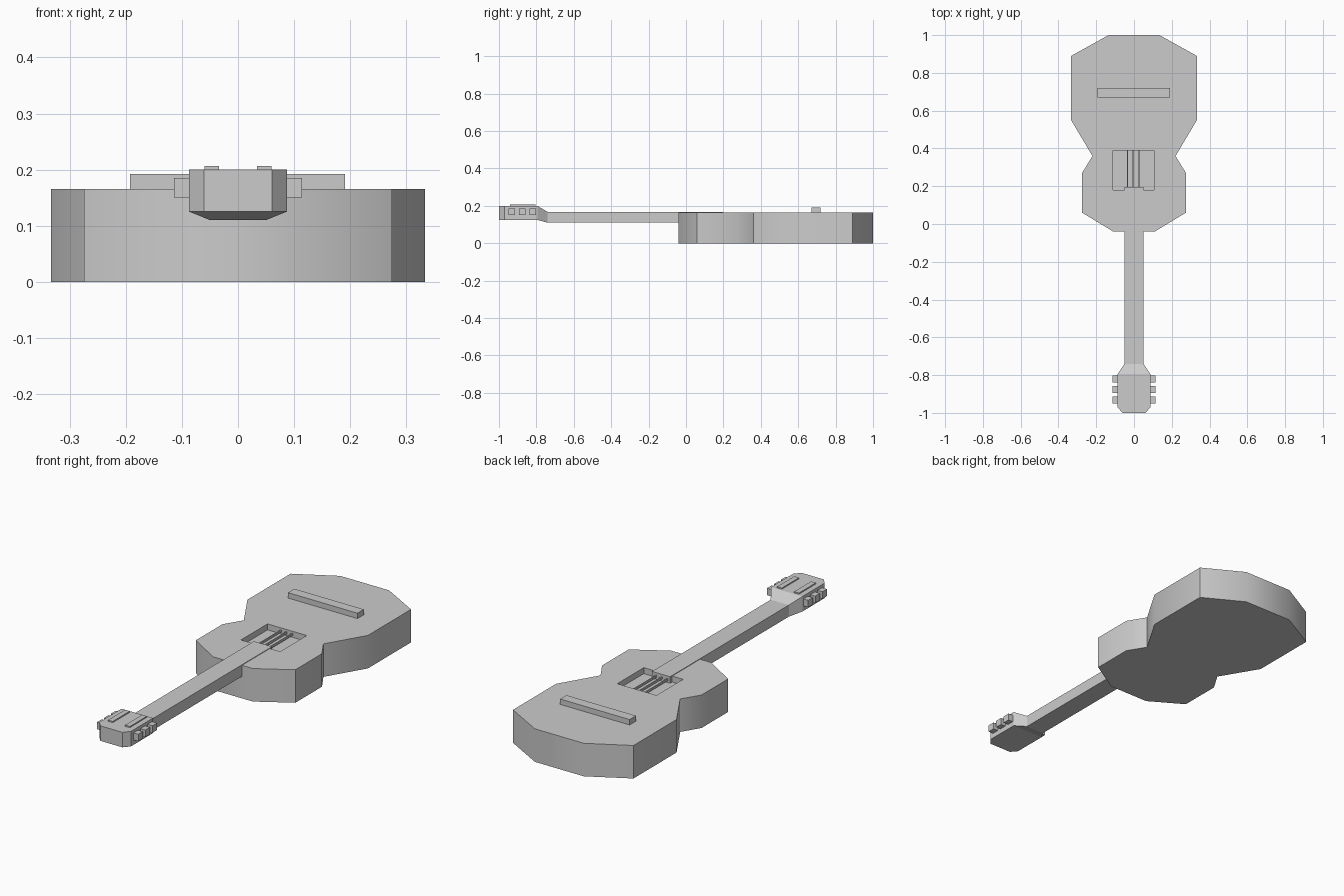
import bpy
import bmesh
from math import radians
from mathutils import Matrix, Vector

cube = bpy.data.objects.get("Cube")
if cube:
    bpy.data.objects.remove(cube, do_unlink=True)

grey = bpy.data.materials.new("plain grey")
grey.use_nodes = True
colour = (0.6, 0.6, 0.6, 1)
grey.diffuse_color = colour
grey.node_tree.nodes["Principled BSDF"].inputs["Base Color"].default_value = colour


def finish(name, bm):
    bmesh.ops.recalc_face_normals(bm, faces=bm.faces)
    mesh = bpy.data.meshes.new(name)
    bm.to_mesh(mesh)
    bm.free()
    mesh.materials.append(grey)
    obj = bpy.data.objects.new(name, mesh)
    bpy.context.collection.objects.link(obj)
    return obj


def box(name, low, high):
    low, high = Vector(low), Vector(high)
    bm = bmesh.new()
    place = Matrix.Translation((low + high) / 2) @ Matrix.Diagonal((*(high - low), 1))
    bmesh.ops.create_cube(bm, size=1, matrix=place)
    return finish(name, bm)


def loft(name, sections):
    """Join rectangles given as (y, half width, bottom, top)."""
    bm = bmesh.new()
    rings = [[bm.verts.new(p) for p in ((-w, y, b), (w, y, b), (w, y, t), (-w, y, t))]
             for y, w, b, t in sections]
    for a, b in zip(rings, rings[1:]):
        for i in range(4):
            j = (i + 1) % 4
            bm.faces.new((a[i], a[j], b[j], b[i]))
    bm.faces.new(rings[0])
    bm.faces.new(rings[-1])
    return finish(name, bm)


# Body: mirrored half outline, extruded upward
TOP = 0.165
half = [(0.11, -0.04), (0.275, 0.06), (0.275, 0.27), (0.22, 0.36),
        (0.333, 0.55), (0.333, 0.89), (0.135, 1.0)]
outline = half + [(-x, y) for x, y in reversed(half)]
bm = bmesh.new()
base = bm.faces.new([bm.verts.new((x, y, 0)) for x, y in outline])
up = bmesh.ops.extrude_face_region(bm, geom=[base])["geom"]
bmesh.ops.translate(bm, vec=(0, 0, TOP),
                    verts=[v for v in up if isinstance(v, bmesh.types.BMVert)])
body = finish("body", bm)

# Shallow square sound hole
FLOOR = 0.135
cutter = box("sound_hole_cutter", (-0.11, 0.18, FLOOR), (0.107, 0.39, 0.25))
cutter.hide_render = True
cut = body.modifiers.new("sound hole", 'BOOLEAN')
cut.object = cutter
cut.operation = 'DIFFERENCE'
cut.solver = 'EXACT'
bpy.context.view_layer.objects.active = body
body.select_set(True)
bpy.ops.object.modifier_apply(modifier=cut.name)
bpy.data.objects.remove(cutter, do_unlink=True)
bpy.ops.object.select_all(action='DESELECT')
body.select_set(True)
bpy.ops.object.shade_smooth_by_angle(angle=radians(35))

# Neck, and headstock with tapered heel and clipped tip
loft("neck", [(0.197, 0.05, 0.11, 0.168), (-0.74, 0.05, 0.11, 0.168)])
loft("headstock", [(-0.74, 0.05, 0.11, 0.168), (-0.795, 0.087, 0.125, 0.2),
                   (-0.97, 0.087, 0.125, 0.2), (-1.0, 0.061, 0.125, 0.2)])

# Strings crossing the sound hole
for i, x in enumerate((-0.035, -0.004, 0.027)):
    box(f"string_{i + 1}", (x - 0.003, 0.19, 0.145), (x + 0.003, 0.39, 0.155))

# Bridge
box("bridge", (-0.193, 0.67, TOP - 0.01), (0.191, 0.72, 0.192))

# Tuning pegs and the bars joining them on the headstock
for side, s in (("left", 1), ("right", -1)):
    for i in range(3):
        y = -0.82 - 0.056 * i
        xs = sorted((s * 0.08, s * 0.114))
        box(f"{side}_peg_{i + 1}", (xs[0], y - 0.018, 0.15), (xs[1], y + 0.018, 0.185))
    xs = sorted((s * 0.034, s * 0.06))
    box(f"{side}_peg_bar", (xs[0], -0.94, 0.19), (xs[1], -0.805, 0.206))
